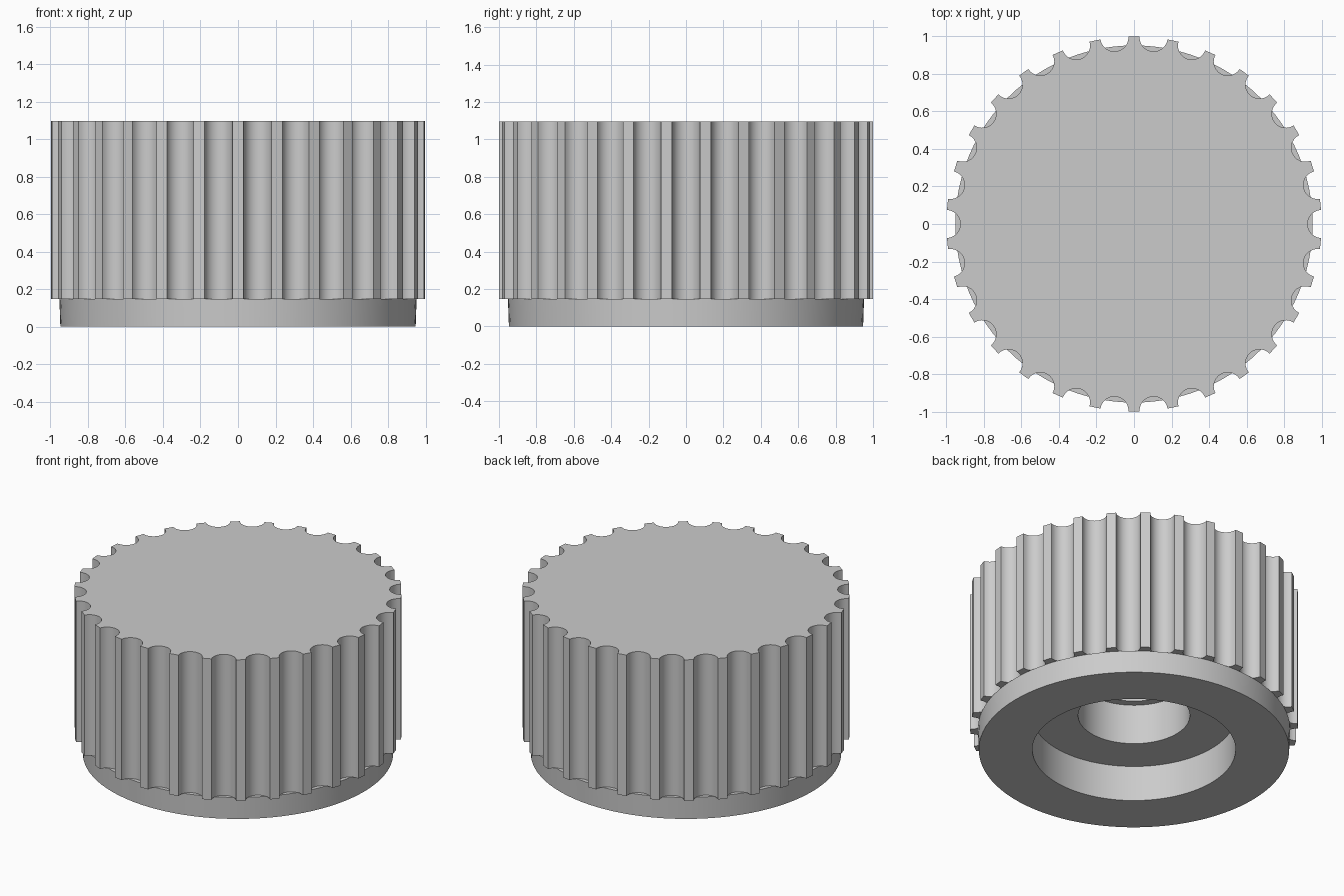
import bpy, bmesh
from math import sin, cos, pi, tau, asin, radians
from mathutils import Vector

if "Cube" in bpy.data.objects:
    bpy.data.objects.remove(bpy.data.objects["Cube"], do_unlink=True)

FLUTES, FLUTE_R, ARC = 30, 0.075, 12
SHOULDER, TOP, INNER = 0.147, 1.096, 0.9

grey = bpy.data.materials.new("plain_grey")
grey.use_nodes = True
colour = (0.6, 0.6, 0.6, 1)
grey.diffuse_color = colour
grey.node_tree.nodes["Principled BSDF"].inputs["Base Color"].default_value = colour


def finish(bm, name):
    mesh = bpy.data.meshes.new(name)
    bm.to_mesh(mesh)
    bm.free()
    obj = bpy.data.objects.new(name, mesh)
    bpy.context.collection.objects.link(obj)
    mesh.materials.append(grey)
    bpy.ops.object.select_all(action='DESELECT')
    obj.select_set(True)
    bpy.context.view_layer.objects.active = obj
    bpy.ops.object.shade_smooth_by_angle(angle=radians(30))
    return obj


def bridge(bm, a, b):
    n = len(a)
    for i in range(n):
        j = (i + 1) % n
        bm.faces.new((a[i], a[j], b[j], b[i]))


# Fluted grip: scalloped outline, with a tooth left between each pair of flutes
half = pi / 2 - asin(FLUTE_R / 2)
outline = []
for k in range(FLUTES):
    a = tau * k / FLUTES
    centre = Vector((cos(a), sin(a)))
    for i in range(ARC + 1):
        t = a + pi + half - 2 * half * i / ARC
        outline.append(centre + FLUTE_R * Vector((cos(t), sin(t))))

bm = bmesh.new()
upper = [bm.verts.new((p.x, p.y, TOP)) for p in outline]
lower = [bm.verts.new((p.x, p.y, SHOULDER)) for p in outline]
inner = [bm.verts.new((*(p.normalized() * INNER), SHOULDER)) for p in outline]
bm.faces.new(upper)
bridge(bm, lower, upper)
bridge(bm, inner, lower)
finish(bm, "fluted_grip")

# Base collar with the stepped socket, turned from (radius, height) points
profile = [(INNER, SHOULDER), (0.952, SHOULDER), (0.947, 0), (0.62, 0),
           (0.62, 0.24), (0.341, 0.24), (0.341, 0.51), (0.29, 0.51), (0.29, 0.88)]
SIDES = 96
bm = bmesh.new()
rings = [[bm.verts.new((r * cos(tau * i / SIDES), r * sin(tau * i / SIDES), z))
          for i in range(SIDES)] for r, z in profile]
for a, b in zip(rings, rings[1:]):
    bridge(bm, b, a)
bm.faces.new(list(reversed(rings[-1])))
finish(bm, "base_collar_and_socket")
